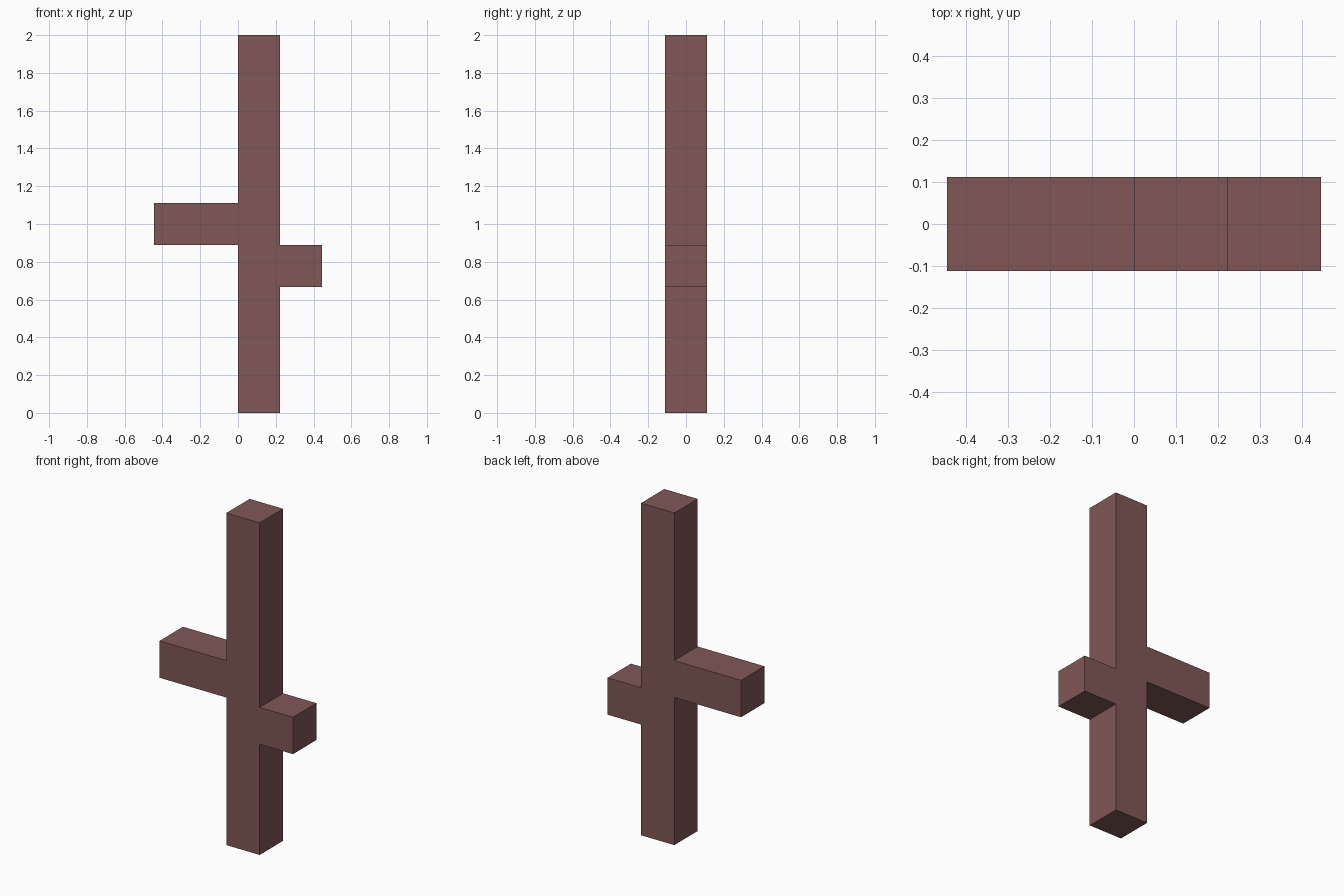
import bpy
import bmesh

cube = bpy.data.objects.get("Cube")
if cube:
    bpy.data.objects.remove(cube, do_unlink=True)

U = 2 / 9  # beam thickness; every length is a multiple of it

# Flat reddish brown
brown = bpy.data.materials.new("reddish_brown")
brown.use_nodes = True
colour = (0.22, 0.095, 0.095, 1)
brown.diffuse_color = colour
brown.node_tree.nodes["Principled BSDF"].inputs["Base Color"].default_value = colour

# Outline of the post with its two staggered arms, (x, z) in beam widths
outline = [(0, 0), (1, 0),
           (1, 3), (2, 3), (2, 4), (1, 4),      # short arm on the left
           (1, 9), (0, 9),
           (0, 5), (-2, 5), (-2, 4), (0, 4)]    # long arm on the right

# Extrude the outline one beam width from front to back
bm = bmesh.new()
front = bm.faces.new([bm.verts.new((x * U, -U / 2, z * U)) for x, z in outline])
ext = bmesh.ops.extrude_face_region(bm, geom=[front], use_keep_orig=True)
back = [g for g in ext["geom"] if isinstance(g, bmesh.types.BMVert)]
bmesh.ops.translate(bm, verts=back, vec=(0, U, 0))
bmesh.ops.recalc_face_normals(bm, faces=bm.faces)

mesh = bpy.data.meshes.new("post_with_arms")
bm.to_mesh(mesh)
bm.free()
mesh.materials.append(brown)
post = bpy.data.objects.new("post_with_arms", mesh)
bpy.context.collection.objects.link(post)
